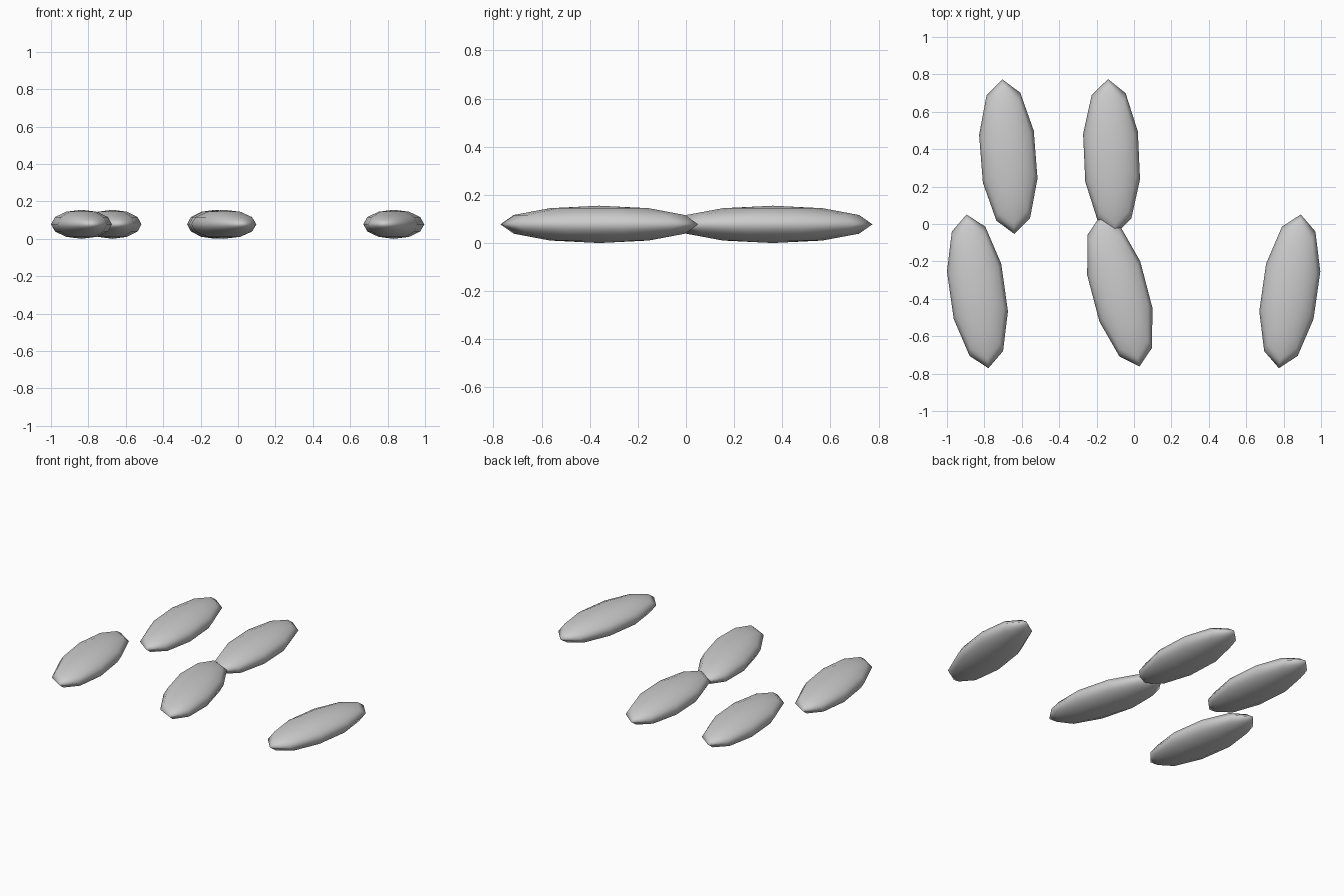
import bpy
import math

if "Cube" in bpy.data.objects:
    bpy.data.objects.remove(bpy.data.objects["Cube"])

grey = bpy.data.materials.new("plain grey")
grey.diffuse_color = (0.6, 0.6, 0.6, 1.0)
grey.use_nodes = True
grey.node_tree.nodes["Principled BSDF"].inputs["Base Color"].default_value = grey.diffuse_color

HALF_WIDTH, HALF_LENGTH, HALF_HEIGHT = 0.154, 0.415, 0.0775


def pod(name, x, y, turn):
    """A flattened ten-sided ellipsoid lying on the ground, turned about z."""
    bpy.ops.mesh.primitive_uv_sphere_add(
        segments=10, ring_count=6, radius=1, location=(x, y, HALF_HEIGHT))
    ob = bpy.context.object
    ob.name = name
    ob.scale = (HALF_WIDTH, HALF_LENGTH, HALF_HEIGHT)
    ob.rotation_euler.z = math.radians(turn)
    ob.data.materials.append(grey)
    bpy.ops.object.shade_smooth()
    return ob


# Back row
pod("back_left_pod", -0.672, 0.36, 4.5)
pod("back_middle_pod", -0.12, 0.36, 2.6)

# Front row
pod("front_left_pod", -0.837, -0.36, 8.1)
pod("front_middle_pod", -0.076, -0.36, 14.7)
pod("front_right_pod", 0.833, -0.36, -8.1)
